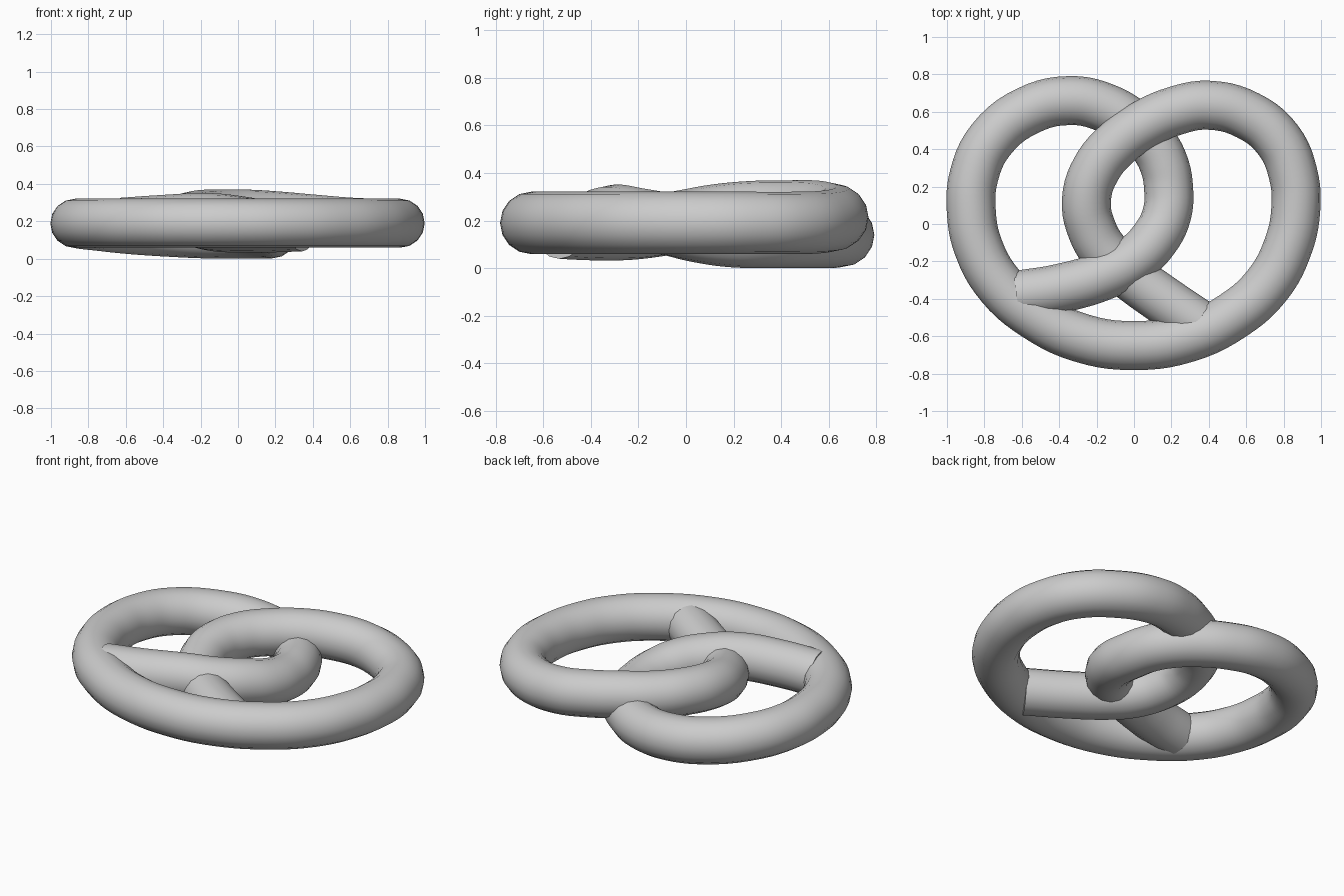
import bpy

if "Cube" in bpy.data.objects:
    bpy.data.objects.remove(bpy.data.objects["Cube"], do_unlink=True)

# Centre line of the dough rope, from the buried left tip to the buried right tip
left_arm = [(-.62, -.38, .195), (-.4, -.345, .21), (-.16, -.275, .22), (0, -.19, .205),
            (.11, -.08, .185), (.175, .05, .155), (.185, .19, .135), (.16, .32, .132),
            (.1, .43, .132), (0, .53, .132), (-.15, .62, .132)]
left_loop = [(-.34, .66, .14), (-.57, .605, .155), (-.765, .45, .175), (-.855, .26, .185),
             (-.87, .07, .19), (-.83, -.13, .19), (-.715, -.33, .19), (-.53, -.49, .19),
             (-.28, -.61, .19)]
bottom = [(0, -.65, .19)]
right_loop = [(.28, -.61, .19), (.53, -.49, .19), (.71, -.33, .19), (.82, -.13, .19),
              (.865, .08, .19), (.85, .27, .19), (.77, .45, .19), (.61, .58, .195),
              (.4, .635, .212)]
right_arm = [(.22, .605, .228), (.06, .535, .238), (-.09, .43, .238), (-.205, .29, .236),
             (-.254, .13, .222), (-.225, -.03, .194), (-.14, -.17, .172),
             (-.03, -.27, .164), (.14, -.395, .164), (.34, -.53, .17)]
path = left_arm + left_loop + bottom + right_loop + right_arm

# Smooth rope with a round section
curve = bpy.data.curves.new("pretzel_rope", "CURVE")
curve.dimensions = "3D"
curve.resolution_u = 5
curve.bevel_depth = 0.131
curve.bevel_resolution = 6
curve.twist_mode = "Z_UP"
curve.use_fill_caps = True
spline = curve.splines.new("BEZIER")
spline.bezier_points.add(len(path) - 1)
for point, co in zip(spline.bezier_points, path):
    point.co = co
    point.handle_left_type = point.handle_right_type = "AUTO"

pretzel = bpy.data.objects.new("pretzel_rope", curve)
bpy.context.collection.objects.link(pretzel)

# Plain grey dough
grey = bpy.data.materials.new("plain grey")
grey.use_nodes = True
colour = (0.6, 0.6, 0.6, 1)
grey.diffuse_color = colour
grey.node_tree.nodes["Principled BSDF"].inputs["Base Color"].default_value = colour
curve.materials.append(grey)

# Turn into a mesh with smooth sides and crisp cut ends
bpy.ops.object.select_all(action="DESELECT")
pretzel.select_set(True)
bpy.context.view_layer.objects.active = pretzel
bpy.ops.object.convert(target="MESH")
bpy.ops.object.shade_smooth_by_angle()
